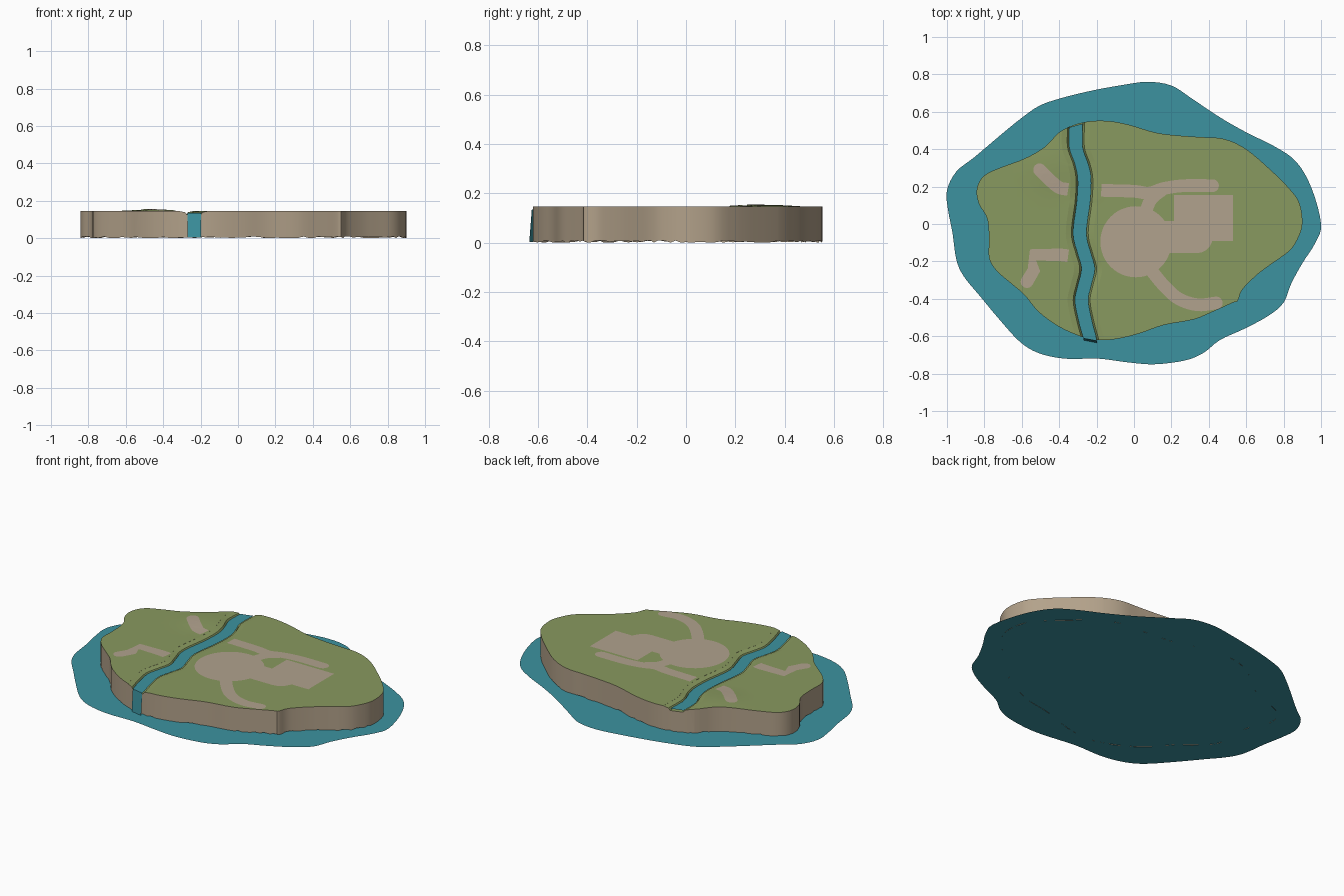
import bpy
import bmesh
import math
import random
from mathutils import Vector

random.seed(4)
if "Cube" in bpy.data.objects:
    bpy.data.objects.remove(bpy.data.objects["Cube"])

TOP = 0.146          # plateau height
SEA = 0.004          # sea level
RIVER_HALF = 0.036   # half width of the river


def make_material(name, rgb):
    mat = bpy.data.materials.new(name)
    mat.use_nodes = True
    color = (*rgb, 1.0)
    mat.diffuse_color = color
    bsdf = next(n for n in mat.node_tree.nodes if n.type == "BSDF_PRINCIPLED")
    bsdf.inputs["Base Color"].default_value = color
    bsdf.inputs["Roughness"].default_value = 0.9
    return mat


water_blue = make_material("water_blue", (0.045, 0.29, 0.35))
grass_green = make_material("grass_green", (0.25, 0.32, 0.115))
path_tan = make_material("path_tan", (0.44, 0.36, 0.27))
cliff_brown = make_material("cliff_brown", (0.45, 0.36, 0.255))


def smooth_line(points, steps, closed=False):
    """Catmull-Rom samples through the given plan points."""
    pts = [Vector(p) for p in points]
    if closed:
        pts = [pts[-1]] + pts + pts[:2]
    else:
        pts = [2 * pts[0] - pts[1]] + pts + [2 * pts[-1] - pts[-2]]
    out = []
    for a, b, c, d in zip(pts, pts[1:], pts[2:], pts[3:]):
        for i in range(steps):
            t = i / steps
            out.append(0.5 * (2 * b + (c - a) * t + (2 * a - 5 * b + 4 * c - d) * t * t
                              + (3 * b - a - 3 * c + d) * t ** 3))
    if not closed:
        out.append(pts[-2])
    return out


def finish(name, bm, *materials):
    mesh = bpy.data.meshes.new(name)
    bm.to_mesh(mesh)
    bm.free()
    obj = bpy.data.objects.new(name, mesh)
    bpy.context.collection.objects.link(obj)
    for mat in materials:
        mesh.materials.append(mat)
    return obj


def activate(obj):
    bpy.ops.object.select_all(action="DESELECT")
    obj.select_set(True)
    bpy.context.view_layer.objects.active = obj


def flat_face(bm, outline, z):
    face = bm.faces.new([bm.verts.new((p.x, p.y, z)) for p in outline])
    face.normal_update()
    if face.normal.z < 0:
        face.normal_flip()
    return face


def mound(x, y):
    """Height of the low rise in the back right corner."""
    d = ((x + 0.45) ** 2 + (y - 0.32) ** 2) / 0.2 ** 2
    return 0.008 * max(0.0, 1 - d) ** 2


def drape(bm):
    """Cut the ground near the rise into a grid and lift it."""
    bmesh.ops.triangulate(bm, faces=bm.faces[:])
    for i in range(9):
        for origin, normal in (((-0.65 + i * 0.05, 0, 0), (1, 0, 0)),
                               ((0, 0.12 + i * 0.05, 0), (0, 1, 0))):
            bmesh.ops.bisect_plane(bm, geom=bm.verts[:] + bm.edges[:] + bm.faces[:],
                                   plane_co=origin, plane_no=normal)
    for v in bm.verts:
        if v.co.z > 0.12:
            v.co.z += mound(v.co.x, v.co.y)
    bmesh.ops.triangulate(bm, faces=bm.faces[:])


# Sea sheet
sea_points = [
    (1, 0), (.95, .19), (.87, .33), (.76, .41), (.6, .49), (.46, .57), (.31, .67),
    (.2, .74), (.07, .76), (-.08, .74), (-.24, .71), (-.4, .67), (-.51, .63),
    (-.61, .56), (-.72, .47), (-.85, .36), (-.95, .28), (-1, .18), (-.995, .08),
    (-.97, -.05), (-.95, -.19), (-.91, -.28), (-.82, -.39), (-.72, -.51),
    (-.61, -.63), (-.51, -.69), (-.37, -.72), (-.19, -.72), (-.03, -.74),
    (.11, -.75), (.27, -.73), (.37, -.69), (.46, -.62), (.59, -.56), (.72, -.49),
    (.8, -.42), (.84, -.32), (.9, -.21), (.97, -.1)]
bm = bmesh.new()
flat_face(bm, smooth_line(sea_points, 4, True), SEA)
finish("sea", bm, water_blue)

# Island block
island_points = [
    (.9, 0), (.885, .11), (.83, .19), (.735, .285), (.6, .4), (.48, .455),
    (.35, .465), (.215, .475), (.11, .49), (-.025, .53), (-.13, .55), (-.23, .55),
    (-.32, .53), (-.4, .49), (-.48, .41), (-.585, .35), (-.705, .305), (-.8, .26),
    (-.84, .19), (-.83, .11), (-.785, .03), (-.775, -.08), (-.775, -.18),
    (-.735, -.25), (-.655, -.32), (-.585, -.38), (-.51, -.47), (-.4, -.55),
    (-.275, -.605), (-.195, -.62), (-.095, -.615), (.03, -.585), (.16, -.54),
    (.32, -.51), (.43, -.465), (.53, -.42), (.555, -.41), (.58, -.35),
    (.66, -.27), (.74, -.21), (.83, -.145), (.875, -.08)]
bm = bmesh.new()
base = flat_face(bm, smooth_line(island_points, 4, True), 0)
lifted = bmesh.ops.extrude_face_region(bm, geom=[base])["geom"]
bmesh.ops.translate(bm, vec=(0, 0, TOP), verts=[g for g in lifted if isinstance(g, bmesh.types.BMVert)])
bmesh.ops.recalc_face_normals(bm, faces=bm.faces[:])
island = finish("island", bm, cliff_brown, grass_green)

# River bed cutter, swept along the river line
river_points = [(-.235, -.612), (-.26, -.52), (-.28, -.41), (-.265, -.33), (-.245, -.24),
                (-.265, -.16), (-.29, -.05), (-.27, .12), (-.265, .24), (-.28, .32),
                (-.31, .41), (-.31, .527)]
river_line = smooth_line(river_points, 5)
sweep = [Vector((-.22, -.8))] + river_line + [Vector((-.31, .8))]
half = [(.075, .25), (.075, TOP - .0005), (.045, .139), (RIVER_HALF, .126)]
section = [(-x, z) for x, z in half] + half[::-1]
bm = bmesh.new()
rings = [[bm.verts.new((p.x + x, p.y, z)) for x, z in section] for p in sweep]
for a, b in zip(rings, rings[1:]):
    for i in range(len(section)):
        j = (i + 1) % len(section)
        bm.faces.new((a[i], a[j], b[j], b[i]))
bm.faces.new(rings[0])
bm.faces.new(rings[-1])
bmesh.ops.recalc_face_normals(bm, faces=bm.faces[:])
cutter = finish("river_bed_cutter", bm)
cutter.hide_render = True

activate(island)
cut = island.modifiers.new("river_bed", "BOOLEAN")
cut.operation = "DIFFERENCE"
cut.solver = "EXACT"
cut.object = cutter
bpy.ops.object.modifier_apply(modifier=cut.name)
bpy.data.objects.remove(cutter)

# Open underside, ragged foot, gentle rise, grass on every upward face
bm = bmesh.new()
bm.from_mesh(island.data)
bm.normal_update()
bmesh.ops.delete(bm, geom=[f for f in bm.faces if f.normal.z < -0.9], context="FACES")
for v in bm.verts:
    if v.co.z < 0.001:
        v.co.z = random.uniform(0, 0.01)
drape(bm)
bm.normal_update()
for f in bm.faces:
    f.material_index = 1 if f.normal.z > 0.3 else 0
bm.to_mesh(island.data)
bm.free()
activate(island)
bpy.ops.object.shade_smooth_by_angle(angle=math.radians(35))

# River surface with the fall at its front end
bm = bmesh.new()
rows = []
last = len(river_line) - 1
for i, p in enumerate(river_line):
    tilt = {0: -0.007, last: 0.01}.get(i, 0)
    rows.append([Vector((p.x + s * RIVER_HALF, p.y + s * tilt, 0.135)) for s in (-1, 1)])
for v in rows[0]:
    v.y -= 0.006
rows.insert(0, [Vector((v.x, v.y - 0.01, SEA)) for v in rows[0]])
grid = [[bm.verts.new(v) for v in row] for row in rows]
for (a, b), (d, c) in zip(grid, grid[1:]):
    bm.faces.new((a, b, c, d))
finish("river", bm, water_blue)


# Paths, flat at the start and round at the end
def ground_plate(name, outline):
    bm = bmesh.new()
    flat_face(bm, outline, TOP + 0.002)
    drape(bm)
    finish(name, bm, path_tan)


def path(name, points, width=0.034, steps=5):
    line = smooth_line(points, steps) if steps > 1 else [Vector(p) for p in points]
    left, right = [], []
    for i, p in enumerate(line):
        ahead = (line[min(i + 1, len(line) - 1)] - line[max(i - 1, 0)]).normalized()
        side = Vector((-ahead.y, ahead.x)) * width
        left.append(p + side)
        right.append(p - side)
    cap = [line[-1] + side * math.cos(a) + ahead * width * math.sin(a)
           for a in (math.pi * k / 10 for k in range(1, 10))]
    ground_plate(name, left + cap + right[::-1])


path("back_path", [(-.175, .18), (0, .175), (.08, .165), (.16, .19), (.27, .205), (.42, .205)])
path("back_path_link", [(.055, .04), (.09, .13), (.16, .19)])
path("front_path", [(.07, -.22), (.16, -.33), (.24, -.4), (.34, -.432), (.44, -.422)])
path("court_path", [(.05, -.07), (.335, -.07)], width=0.086)
path("right_back_path", [(-.352, .185), (-.4, .195), (-.45, .235), (-.505, .29)])
path("right_front_path", [(-.352, -.17), (-.39, -.165), (-.54, -.165), (-.535, -.245), (-.572, -.308)], steps=1)
ground_plate("plaza", [Vector((.01 + .19 * math.cos(a), -.095 + .19 * math.sin(a)))
                       for a in (math.tau * k / 48 for k in range(48))])
ground_plate("court", [Vector(p) for p in ((.215, -.09), (.53, -.09), (.53, .155), (.215, .155))])
